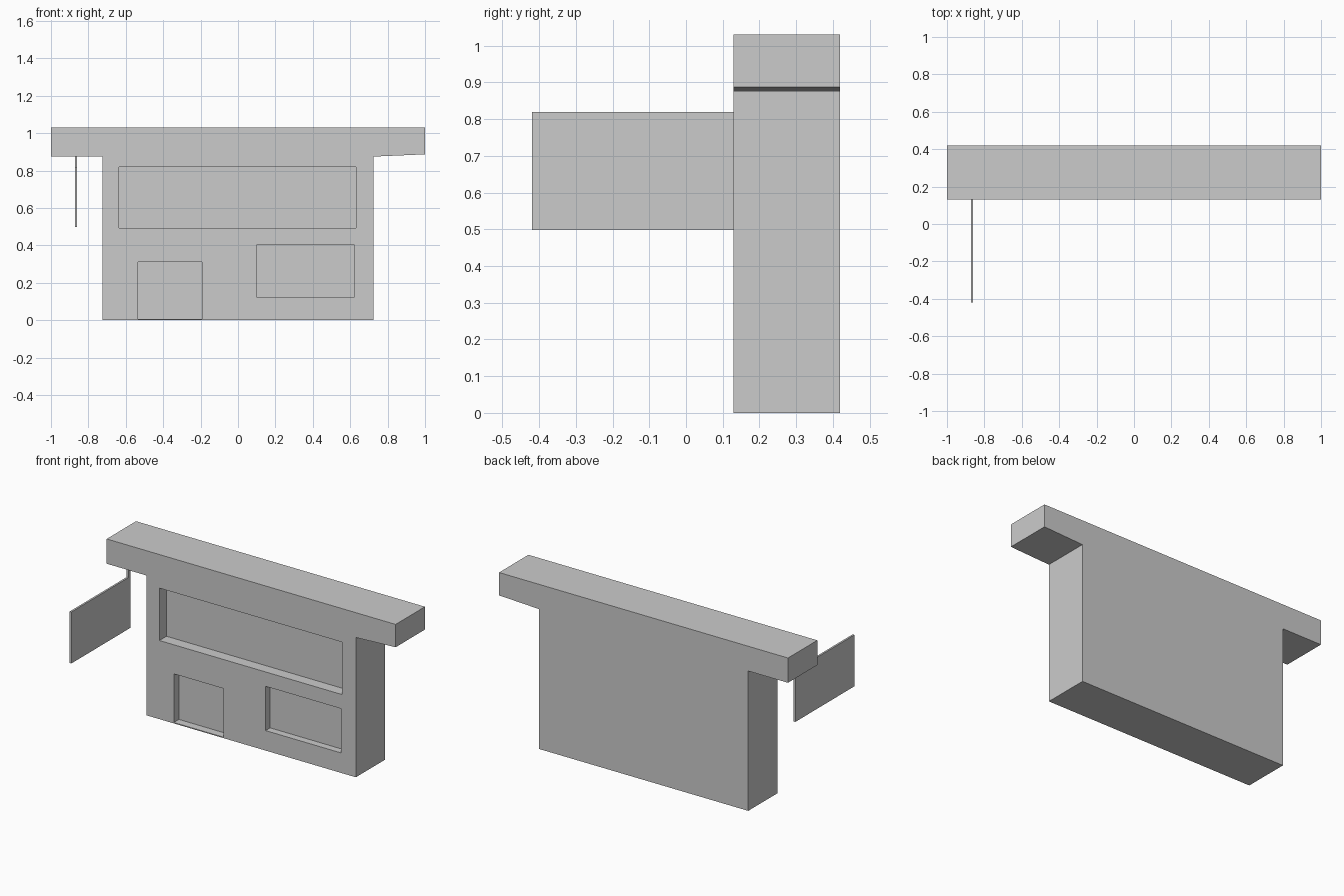
import bpy
import bmesh

default = bpy.data.objects.get("Cube")
if default:
    bpy.data.objects.remove(default, do_unlink=True)

# Single plain grey
GREY = (0.6, 0.6, 0.6, 1.0)
grey = bpy.data.materials.new("plain_grey")
grey.use_nodes = True
grey.diffuse_color = GREY
grey.node_tree.nodes["Principled BSDF"].inputs["Base Color"].default_value = GREY


def prism(name, profile, axis, start, end):
    """Extrude a 2D profile along x or y (profile holds the other two axes)."""
    def place(point, depth):
        u, v = point
        return (depth, u, v) if axis == "x" else (u, depth, v)

    bm = bmesh.new()
    face = bm.faces.new([bm.verts.new(place(p, start)) for p in profile])
    extruded = bmesh.ops.extrude_face_region(bm, geom=[face])["geom"]
    for vert in (g for g in extruded if isinstance(g, bmesh.types.BMVert)):
        vert.co["xyz".index(axis)] = end
    bmesh.ops.recalc_face_normals(bm, faces=bm.faces)
    mesh = bpy.data.meshes.new(name)
    bm.to_mesh(mesh)
    bm.free()
    mesh.materials.append(grey)
    obj = bpy.data.objects.new(name, mesh)
    bpy.context.collection.objects.link(obj)
    return obj


FRONT, BACK = 0.13, 0.42
EAVE, TOP, HALF = 0.875, 1.03, 0.725

# Facade with overhanging roof slab; the +x overhang rises slightly
facade = prism("facade", [
    (-HALF, 0), (HALF, 0), (HALF, EAVE), (1, EAVE + 0.012), (1, TOP),
    (-1, TOP), (-1, EAVE), (-HALF, EAVE)], "y", FRONT, BACK)

# Recessed openings: x range, z range, depth
openings = {
    "upper_window": (-0.635, 0.63, 0.492, 0.82, 0.07),
    "door": (-0.535, -0.193, 0.006, 0.31, 0.05),
    "lower_window": (0.10, 0.622, 0.125, 0.402, 0.045),
}
for name, (x0, x1, z0, z1, depth) in openings.items():
    cutter = prism(name + "_cutter", [(x0, z0), (x1, z0), (x1, z1), (x0, z1)],
                   "y", FRONT - 0.1, FRONT + depth)
    cutter.hide_render = True
    cutter.hide_viewport = True
    cutter.display_type = "WIRE"
    cut = facade.modifiers.new(name, "BOOLEAN")
    cut.operation = "DIFFERENCE"
    cut.solver = "EXACT"
    cut.object = cutter

# Projecting sign board, with its hanger reaching up to the slab
prism("sign_board", [
    (-0.42, 0.498), (0.165, 0.498), (0.165, EAVE), (0.145, EAVE),
    (0.145, 0.82), (-0.42, 0.82)], "x", -0.872, -0.86)
